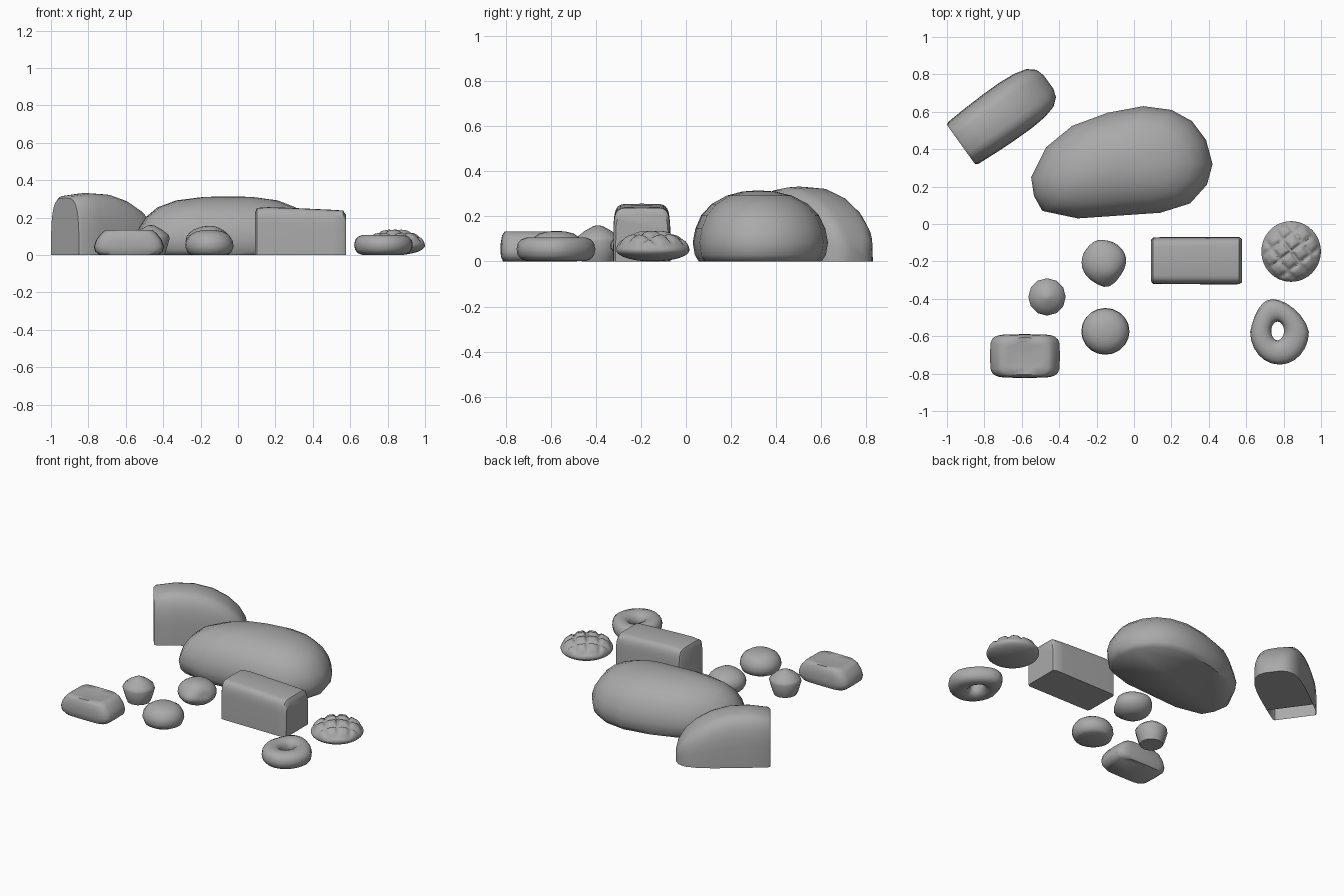
import bpy, bmesh
from math import sin, cos, pi, radians, hypot
from mathutils import Matrix, Vector

cube = bpy.data.objects.get("Cube")
if cube:
    bpy.data.objects.remove(cube)

grey = bpy.data.materials.new("plain grey")
grey.use_nodes = True
grey.diffuse_color = (0.4, 0.4, 0.4, 1)
grey.node_tree.nodes["Principled BSDF"].inputs["Base Color"].default_value = (0.4, 0.4, 0.4, 1)


def spow(v, e):
    return abs(v) ** e * (1 if v >= 0 else -1)


def finish(name, bm, matrix=Matrix(), angle=40):
    bmesh.ops.recalc_face_normals(bm, faces=bm.faces)
    mesh = bpy.data.meshes.new(name)
    bm.to_mesh(mesh)
    bm.free()
    mesh.materials.append(grey)
    mesh.transform(matrix)
    obj = bpy.data.objects.new(name, mesh)
    bpy.context.collection.objects.link(obj)
    bpy.ops.object.select_all(action='DESELECT')
    obj.select_set(True)
    bpy.context.view_layer.objects.active = obj
    bpy.ops.object.shade_smooth_by_angle(angle=radians(angle))
    return obj


def bridge(bm, rings, closed=False):
    """Quads between successive rings of points."""
    rows = [[bm.verts.new(p) for p in ring] for ring in rings]
    n = len(rows[0])
    pairs = list(zip(rows, rows[1:] + rows[:1])) if closed else list(zip(rows, rows[1:]))
    for a, b in pairs:
        for i in range(n):
            j = (i + 1) % n
            bm.faces.new((a[i], a[j], b[j], b[i]))
    if not closed:
        bm.faces.new(rows[0])
        bm.faces.new(rows[-1])


def outline(rx, ry, power=2, count=20):
    angles = [2 * pi * i / count for i in range(count)]
    return [(rx * spow(cos(a), 2 / power), ry * spow(sin(a), 2 / power)) for a in angles]


def stacked(name, shape, profile, centre, angle=40):
    """Outline scaled upward; profile rows are (scale x, scale y, z)."""
    bm = bmesh.new()
    bridge(bm, [[(x * sx, y * sy, z) for x, y in shape] for sx, sy, z in profile])
    return finish(name, bm, Matrix.Translation((*centre, 0)), angle)


def long_loaf(name, sections, power, start, turn, open_base=False):
    """Arch sections along x; rows are (distance, half width, height)."""
    bm = bmesh.new()
    rings = []
    for u, w, h in sections:
        arch = [pi * i / 16 for i in range(17)]
        rings.append([(u, w * spow(cos(a), 2 / power), h * spow(sin(a), 2 / power)) for a in arch])
    bridge(bm, rings)
    if open_base:
        # hollow in the base beside the cut end
        limit = sections[2][0] + 0.001
        gone = [f for f in bm.faces if all(v.co.z < 0.001 and v.co.x < limit for v in f.verts)]
        bmesh.ops.delete(bm, geom=gone, context='FACES_ONLY')
    return finish(name, bm, Matrix.Translation((*start, 0)) @ Matrix.Rotation(radians(turn), 4, 'Z'))


# Big oval loaf with an uneven outline
hull = [(-.55, .25), (-.535, .15), (-.49, .07), (-.3, .03), (-.08, .045), (.14, .06),
        (.3, .11), (.39, .21), (.42, .32), (.385, .45), (.31, .55), (.2, .61),
        (.05, .63), (-.14, .595), (-.33, .525), (-.47, .41)]
centre = (-.05, .32)
stacked("big_loaf", [(x - centre[0], y - centre[1]) for x, y in hull],
        [(.93, .91, 0), (.98, .97, .03), (1, 1, .085), (.96, .96, .145), (.88, .87, .205),
         (.76, .71, .255), (.56, .48, .292), (.28, .24, .31), (.07, .06, .314)], centre, 60)

# Loaf with one cut end
long_loaf("cut_loaf", [(0, .128, .305), (.015, .138, .318), (.13, .145, .332), (.25, .149, .325),
                       (.36, .149, .292), (.45, .142, .24), (.52, .124, .175),
                       (.56, .09, .11), (.575, .045, .05)],
          3.6, (-.925, .425), 35.6, True)

# Brick loaf, slightly lower on one end
long_loaf("brick_loaf", [(0, .112, .23), (.01, .124, .252), (.07, .126, .256), (.24, .126, .25),
                         (.41, .127, .242), (.47, .126, .238), (.485, .116, .215)],
          7, (.092, -.196), 0)

# Round roll
roll = [(.72, .72, 0), (.9, .9, .012), (1, 1, .045), (.97, .97, .075), (.83, .83, .105),
        (.6, .6, .124), (.3, .3, .133), (.06, .06, .135)]
stacked("round_roll", outline(.129, .125), roll, (-.153, -.574), 60)

# Small peaked muffin
stacked("muffin", outline(.1, .1, 2, 12),
        [(.72, .72, 0), (.8, .8, .02), (1, 1, .09), (.93, .93, .108), (.6, .6, .135),
         (.2, .2, .157), (.04, .04, .16)], (-.465, -.39), 60)

# Flat pillow bread with sloping ends
stacked("pillow_bread", outline(.187, .117, 5, 24),
        [(.84, .9, 0), (.97, .98, .02), (1, 1, .045), (.94, .99, .08), (.8, .94, .115),
         (.68, .84, .133), (.5, .5, .128), (.1, .1, .126)], (-.583, -.706), 60)

# Knotted roll: squashed ball with raised lumps and a tucked end
bm = bmesh.new()
bmesh.ops.create_uvsphere(bm, u_segments=28, v_segments=18, radius=1)
lumps = [(Vector(d).normalized(), s) for d, s in
         [((.1, -1, -.1), .14), ((-.3, .9, .4), .1), ((.9, -.5, .2), -.12), ((.2, -.4, .9), .07)]]
for v in bm.verts:
    d = v.co.normalized()
    r = 1 + sum(s * max(0, d.dot(n)) ** 14 for n, s in lumps)
    v.co = Vector((.12 * d.x * r, .117 * d.y * r, max(0, .074 + .08 * d.z * r)))
finish("knotted_roll", bm, Matrix.Translation((-.16, -.205, 0)), 60)

# Round bun scored with a diamond lattice
bm = bmesh.new()
bmesh.ops.create_uvsphere(bm, u_segments=72, v_segments=48, radius=1)
for v in bm.verts:
    d = v.co.copy()
    x, y = .159 * d.x, .162 * d.y
    z = .05 + (.088 if d.z > 0 else .05) * d.z
    if d.z > 0:
        a, b = (x * .8 + y * .6) / .075, (y * .8 - x * .6) / .075
        groove = max(abs(cos(pi * a)), abs(cos(pi * b))) ** 8
        z -= .016 * groove * min(1, d.z * 2)
    v.co = (x, y, z)
finish("lattice_bun", bm, Matrix.Translation((.84, -.147, 0)), 60)

# Ring bread, narrower toward the back
bm = bmesh.new()
rings = []
for i in range(24):
    a = 2 * pi * i / 24
    c, s = cos(a), sin(a)
    narrow = 1 - .2 * max(0, s)
    outer = Vector((.157 * c * narrow - .035 * max(0, s) ** 2, .175 * s, 0))
    inner = Vector((.034 * c - .01, .05 * s + .005, 0))
    mid, half = (outer + inner) / 2, (outer - inner) / 2
    ring = []
    for k in range(14):
        t = 2 * pi * k / 14
        ring.append(mid + half * spow(cos(t), .9) + Vector((0, 0, .054 + .054 * spow(sin(t), .85))))
    rings.append(ring)
bridge(bm, rings, True)
finish("ring_bread", bm, Matrix.Translation((.778, -.577, 0)), 60)
